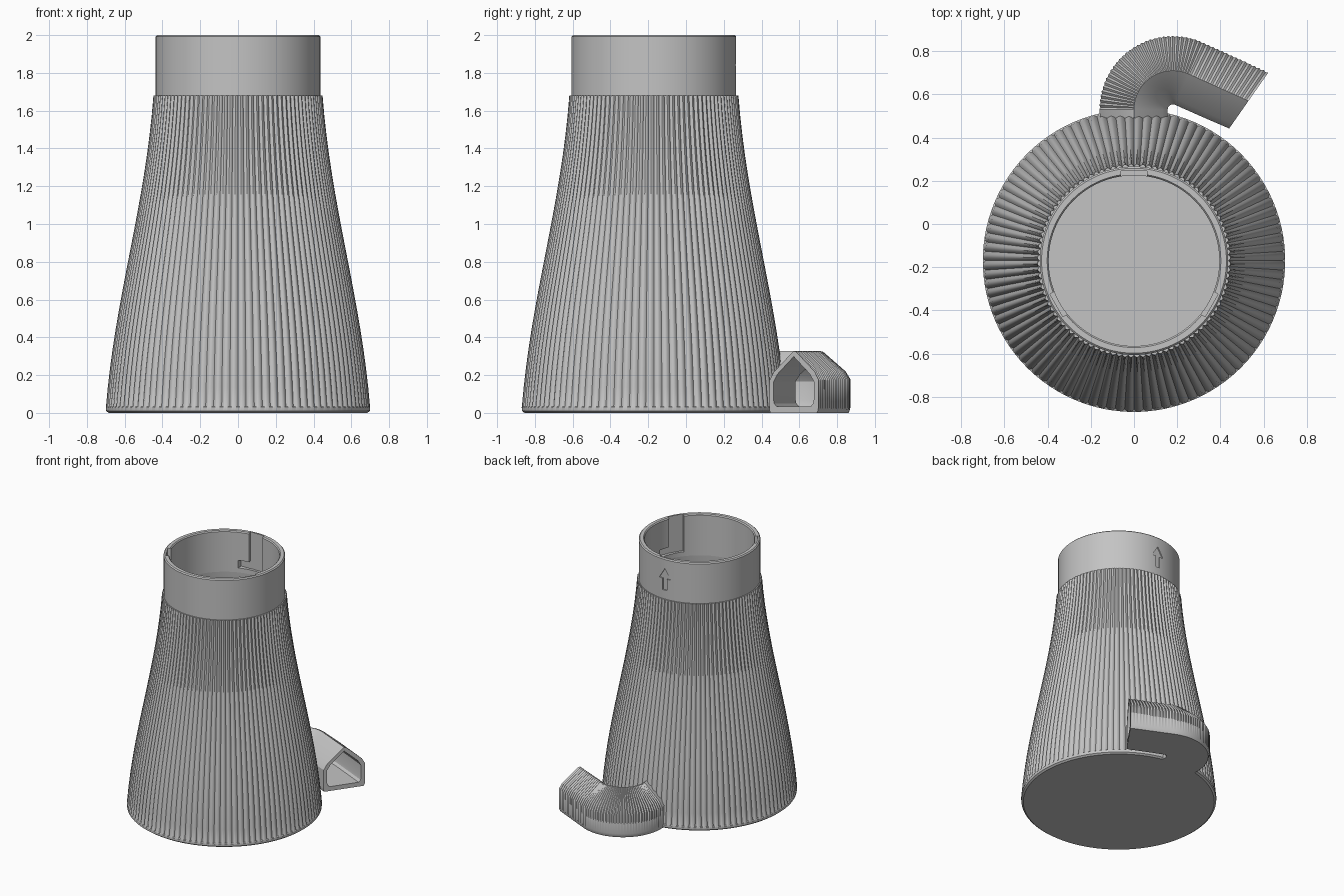
import bpy, bmesh, math
from mathutils import Matrix, Vector

if "Cube" in bpy.data.objects:
    bpy.data.objects.remove(bpy.data.objects["Cube"], do_unlink=True)

GREY = (0.55, 0.55, 0.55, 1)
mat = bpy.data.materials.new("plain grey")
mat.use_nodes = True
mat.diffuse_color = GREY
bsdf = next(n for n in mat.node_tree.nodes if n.type == "BSDF_PRINCIPLED")
bsdf.inputs["Base Color"].default_value = GREY

CY = -0.17            # tower axis in y
SPLIT = 1.68          # ribs end, collar begins
RIBS, STEPS = 100, 6  # ribs and columns per rib


def finish(name, bm):
    bmesh.ops.recalc_face_normals(bm, faces=bm.faces)
    mesh = bpy.data.meshes.new(name)
    bm.to_mesh(mesh)
    bm.free()
    mesh.materials.append(mat)
    obj = bpy.data.objects.new(name, mesh)
    bpy.context.collection.objects.link(obj)
    return obj


def loft(name, rings, closed=False):
    """Skin a list of point rings; cap the ends or join last to first."""
    bm = bmesh.new()
    loops = [[bm.verts.new(p) for p in ring] for ring in rings]
    pairs = list(zip(loops, loops[1:]))
    if closed:
        pairs.append((loops[-1], loops[0]))
    else:
        bm.faces.new(loops[0])
        bm.faces.new(loops[-1])
    for a, b in pairs:
        for i in range(len(a)):
            j = (i + 1) % len(a)
            bm.faces.new((a[i], a[j], b[j], b[i]))
    return finish(name, bm)


def circle(r, z, count, groove=0.0):
    ring = []
    for i in range(count):
        a = math.tau * i / count
        rr = r - groove * (1 - abs(math.sin(math.pi * i / STEPS)))
        ring.append((rr * math.cos(a), CY + rr * math.sin(a), z))
    return ring


def select_only(obj):
    bpy.ops.object.select_all(action="DESELECT")
    obj.select_set(True)
    bpy.context.view_layer.objects.active = obj


def cut(target, cutter):
    cutter.hide_render = True
    mod = target.modifiers.new("cut", "BOOLEAN")
    mod.operation, mod.solver, mod.object = "DIFFERENCE", "EXACT", cutter
    select_only(target)
    bpy.ops.object.modifier_apply(modifier=mod.name)


def discard(obj):
    bpy.data.objects.remove(obj, do_unlink=True)


def tower_radius(z):
    t = z / SPLIT
    ease = 0.5 + 0.5 * math.cos(math.pi * t)
    return 0.448 + 0.254 * (0.5 * ease + 0.5 * (1 - t))


# Ribbed hollow tower
n = RIBS * STEPS
rings = [circle(0.685, 0, n), circle(0.698, 0.01, n), circle(0.7, 0.03, n)]
rows = 16
for k in range(rows + 1):
    z = 0.034 + (SPLIT - 0.034) * k / rows
    rings.append(circle(tower_radius(z), z, n, 0.011))
for k in range(rows, -1, -2):
    z = 0.03 + (SPLIT - 0.03) * k / rows
    rings.append(circle(tower_radius(z) - 0.053, z, n))
tower = loft("ribbed_tower", rings)

# Smooth collar
profile = [(0.436, SPLIT - 0.005), (0.436, 1.992), (0.428, 2.0),
           (0.402, 2.0), (0.395, 1.992), (0.395, SPLIT - 0.005)]
collar = loft("collar", [circle(r, z, 128) for r, z in profile], closed=True)


def block(size, centre, angle):
    bm = bmesh.new()
    m = (Matrix.Translation((0, CY, 0)) @ Matrix.Rotation(angle, 4, "Z")
         @ Matrix.Translation(centre) @ Matrix.Diagonal((*size, 1)))
    bmesh.ops.create_cube(bm, size=1, matrix=m)
    return finish("slot_cutter", bm)


# Three locking slots inside the collar, each with a sideways run
for deg in (90, 210, 330):
    for size, centre in (((0.065, 0.12, 0.4), (0.382, 0, 1.91)),
                         ((0.065, 0.10, 0.06), (0.378, 0.09, 1.74))):
        cutter = block(size, centre, math.radians(deg))
        cut(collar, cutter)
        discard(cutter)

# Engraved arrow on the back of the collar
half = [(0.018, 1.75), (0.018, 1.84), (0.05, 1.84)]
arrow = half + [(0, 1.92)] + [(-x, z) for x, z in reversed(half)]
cutter = loft("arrow_cutter", [[(x, y, z) for x, z in arrow] for y in (0.257, 0.32)])
cut(collar, cutter)
discard(cutter)

# Path of the curved spout: centre point and heading
BEND, R = Vector((0.18, 0.53)), 0.18
ARC, RUN = 64, 28


def spout_frames(start_y, extra):
    frames = [(Vector((0, start_y)), math.radians(90))]
    for i in range(ARC + 1):
        a = math.radians(180 - 115 * i / ARC)
        frames.append((BEND + R * Vector((math.cos(a), math.sin(a))), a - math.pi / 2))
    bend_end, tip = frames[-1][0], Vector((0.53, 0.57))
    for i in range(1, RUN + 1):
        t = i / RUN
        frames.append((bend_end.lerp(tip, t), math.radians(-25 - 10 * t)))
    if extra:
        h = frames[-1][1]
        frames.append((tip + extra * Vector((math.cos(h), math.sin(h))), h))
    return frames


def sweep(name, side, frames, rib=0.0):
    """Sweep a gabled section; ribs only on the outer side of the bend."""
    section = side + [(-u, z) for u, z in reversed(side) if u > 0]
    rings = []
    for k, (c, h) in enumerate(frames):
        left = Vector((-math.sin(h), math.cos(h)))
        ring = []
        for u, z in section:
            if k % 2 and u > 0 and z > 0.02:
                u, z = u + rib, z + rib * (z > 0.1)
            p = c + left * u
            ring.append((p.x, p.y, z))
        rings.append(ring)
    return loft(name, rings)


# Gabled curved spout, hollowed through into the tower
outer = [(0.15, 0), (0.156, 0.012), (0.156, 0.03), (0.156, 0.172),
         (0.13, 0.215), (0.012, 0.318), (0, 0.328)]
inner = [(0.11, 0.034), (0.126, 0.05), (0.13, 0.07), (0.13, 0.165),
         (0.105, 0.205), (0, 0.298)]
spout = sweep("curved_spout", outer, spout_frames(0.49, 0), 0.005)
tunnel = sweep("tunnel_cutter", inner, spout_frames(0.36, 0.05))
tunnel_start = sweep("tunnel_start_cutter", inner, spout_frames(0.36, 0)[:12])
cut(spout, tunnel)
cut(tower, tunnel_start)
discard(tunnel)
discard(tunnel_start)

# Smooth shading with crisp edges
for obj in (tower, collar, spout):
    select_only(obj)
    bpy.ops.object.shade_smooth_by_angle(angle=math.radians(30))
